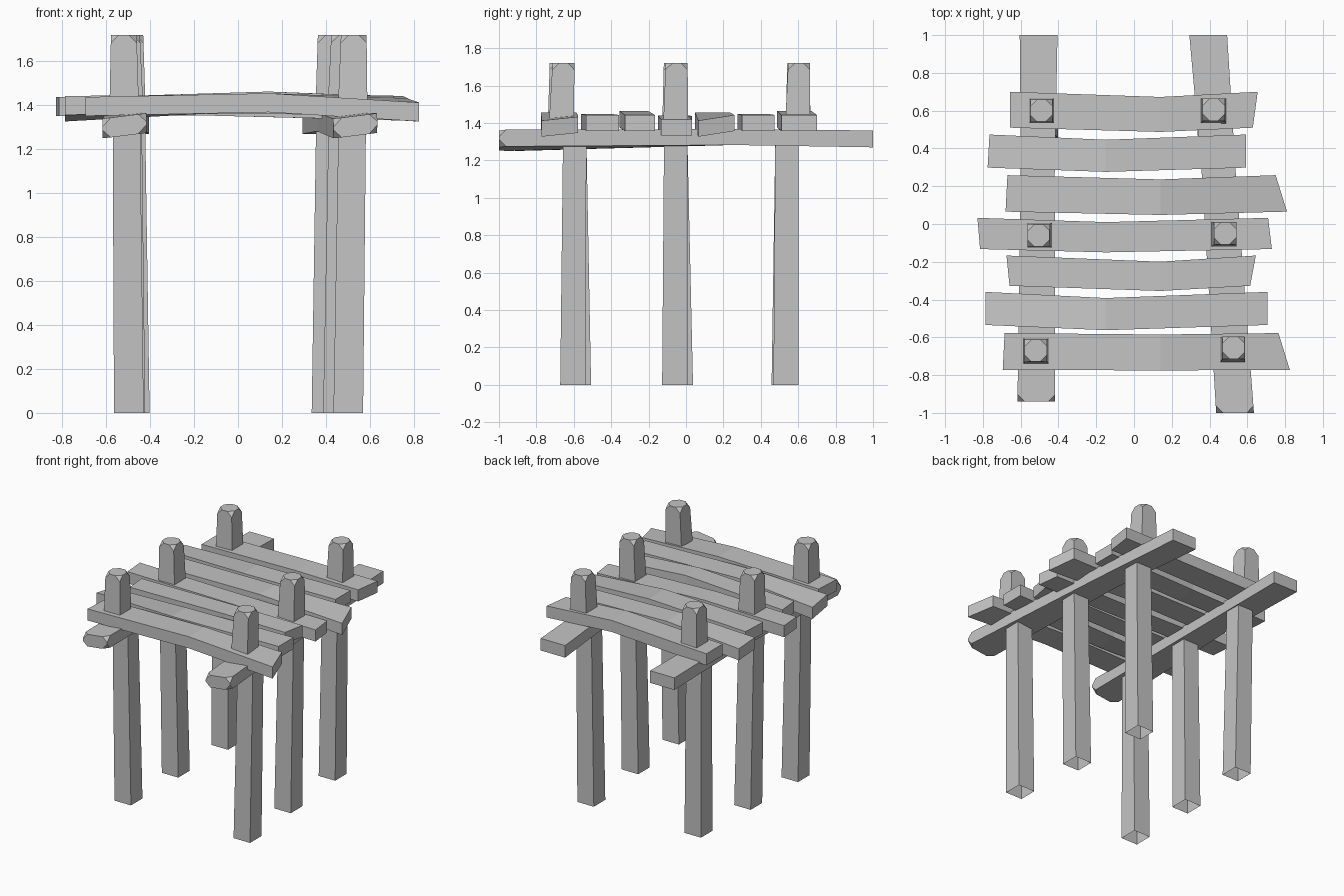
import bpy, bmesh
from mathutils import Vector

cube = bpy.data.objects.get("Cube")
if cube:
    bpy.data.objects.remove(cube, do_unlink=True)

wood = bpy.data.materials.new("plain_grey")
wood.use_nodes = True
grey = (0.55, 0.55, 0.55, 1)
wood.diffuse_color = grey
wood.node_tree.nodes["Principled BSDF"].inputs["Base Color"].default_value = grey


def loft(name, rings, open_start=False, chamfer=0):
    """Skin four-cornered rings into a timber; chamfer cuts the corners of the last ring."""
    bm = bmesh.new()
    loops = [[bm.verts.new(p) for p in ring] for ring in rings]
    for a, b in zip(loops, loops[1:]):
        for i in range(4):
            j = (i + 1) % 4
            bm.faces.new((a[i], a[j], b[j], b[i]))
    if not open_start:
        bm.faces.new(loops[0][::-1])
    bm.faces.new(loops[-1])
    if chamfer:
        bmesh.ops.bevel(bm, geom=loops[-1], offset=chamfer, segments=1, affect='VERTICES')
    bmesh.ops.recalc_face_normals(bm, faces=bm.faces)
    mesh = bpy.data.meshes.new(name)
    bm.to_mesh(mesh)
    bm.free()
    mesh.materials.append(wood)
    obj = bpy.data.objects.new(name, mesh)
    bpy.context.collection.objects.link(obj)
    return obj


def level_square(x, y, z, size):
    h = size / 2
    return [(x - h, y - h, z), (x + h, y - h, z), (x + h, y + h, z), (x - h, y + h, z)]


def beam_ring(x, y, z, width, height, roll=0):
    """Upright ring across a beam; roll lifts the +x side."""
    w, h, r = width / 2, height / 2, roll / 2
    return [(x - w, y, z - h - r), (x + w, y, z - h + r),
            (x + w, y, z + h + r), (x - w, y, z + h - r)]


def plank_ring(x, y, z, width, skew=0, roll=0):
    """Upright ring across a plank; skew slides the front edge, roll lifts the back."""
    w, h, r = width / 2, 0.043, roll / 2
    return [(x + skew, y - w, z - h - r), (x - skew, y + w, z - h + r),
            (x - skew, y + w, z + h + r), (x + skew, y - w, z + h - r)]


# Posts: foot, head under the beam, peg base, peg top
posts = {
    "front_right": ((-.497, -.575), (-.508, -.595), (-.518, -.672), (-.52, -.67)),
    "middle_right": ((-.49, -.03), (-.5, -.055), (-.498, -.06), (-.505, -.06)),
    "back_right": ((-.47, .525), (-.485, .54), (-.488, .6), (-.49, .6)),
    "front_left": ((.502, -.605), (.52, -.595), (.522, -.667), (.527, -.655)),
    "middle_left": ((.455, -.06), (.475, -.055), (.475, -.055), (.483, -.05)),
    "back_left": ((.403, .535), (.418, .54), (.42, .597), (.422, .605)),
}
for place, (foot, head, base, top) in posts.items():
    loft(place + "_post", [level_square(*foot, 0, 0.135), level_square(*head, 1.31, 0.125)],
         open_start=True)
    loft(place + "_peg", [level_square(*base, 1.37, 0.135), level_square(*top, 1.72, 0.117)],
         chamfer=0.036)

# Two long beams, chamfered at the front end
loft("right_beam", [beam_ring(-.505, 1, 1.315, .2, .09),
                    beam_ring(-.51, .25, 1.325, .18, .085),
                    beam_ring(-.517, -.94, 1.307, .2, .09, .025)], chamfer=0.038)
loft("left_beam", [beam_ring(.393, 1, 1.315, .2, .09),
                   beam_ring(.45, .25, 1.325, .18, .085),
                   beam_ring(.535, -1, 1.307, .2, .09, .025)], chamfer=0.038)

# Deck planks: right end x, left end x, skews, y, width, sag,
# heights at right end, bend and left end, rolls at both ends
planks = [
    (-.69, .795, -.005, .03, -.675, .195, .005, 1.395, 1.412, 1.38, 0, .02),
    (-.787, .707, 0, 0, -.447, .175, .03, 1.385, 1.405, 1.4, -.03, 0),
    (-.667, .63, .008, -.015, -.247, .16, .03, 1.395, 1.42, 1.4, 0, 0),
    (-.822, .72, .007, .01, -.05, .165, .02, 1.395, 1.397, 1.375, 0, 0),
    (-.675, .78, -.005, .03, .162, .193, .02, 1.395, 1.413, 1.385, 0, .03),
    (-.77, .592, -.005, 0, .386, .175, .025, 1.385, 1.405, 1.4, -.02, 0),
    (-.657, .642, 0, -.013, .605, .19, .025, 1.395, 1.42, 1.4, 0, 0),
]
for i, (xa, xb, sa, sb, y, w, sag, za, zm, zb, ra, rb) in enumerate(planks):
    bend = -0.15 if i % 2 else 0.14
    loft("deck_plank_%d" % (i + 1), [plank_ring(xa, y, za, w, sa, ra),
                                     plank_ring(bend, y - sag, zm, w - 0.005),
                                     plank_ring(xb, y, zb, w, sb, rb)])
